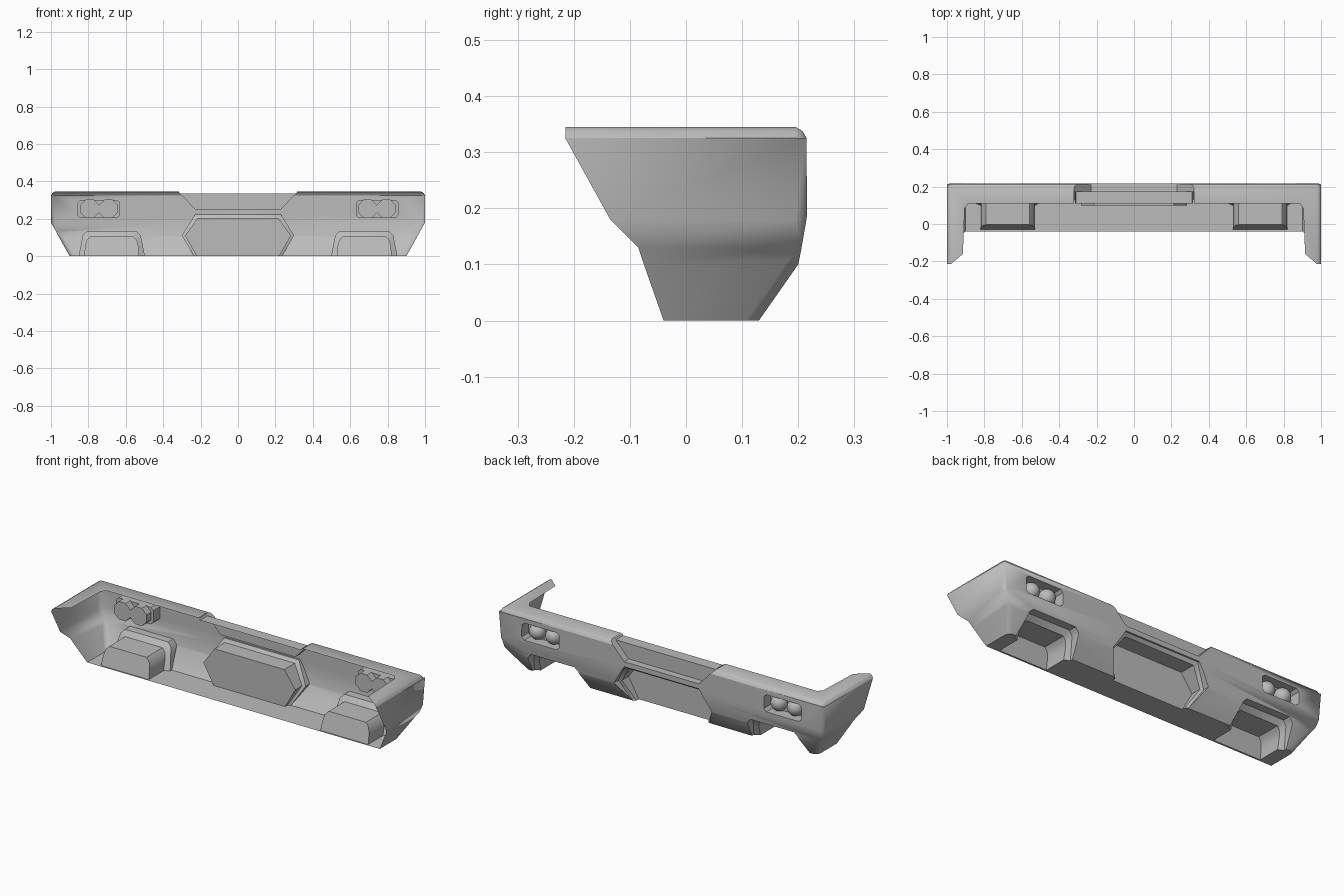
import bpy, bmesh, math

cube = bpy.data.objects.get("Cube")
if cube:
    bpy.data.objects.remove(cube, do_unlink=True)

grey = bpy.data.materials.new("bumper grey")
grey.use_nodes = True
GREY = (0.5, 0.5, 0.5, 1)
grey.diffuse_color = GREY
grey.node_tree.nodes["Principled BSDF"].inputs["Base Color"].default_value = GREY


def finish(name, bm):
    bmesh.ops.recalc_face_normals(bm, faces=bm.faces[:])
    mesh = bpy.data.meshes.new(name)
    bm.to_mesh(mesh)
    bm.free()
    mesh.materials.append(grey)
    ob = bpy.data.objects.new(name, mesh)
    bpy.context.collection.objects.link(ob)
    return ob


def loft(sections):
    """Closed solid through rings of matching points."""
    bm = bmesh.new()
    rings = [[bm.verts.new(p) for p in ring] for ring in sections]
    n = len(rings[0])
    for a, b in zip(rings, rings[1:]):
        for i in range(n):
            j = (i + 1) % n
            bm.faces.new((a[i], a[j], b[j], b[i]))
    bm.faces.new(rings[0])
    bm.faces.new(rings[-1])
    return bm


def at_depth(outline, y, shear=0.0):
    """Place an x-z outline at depth y, leaning with height."""
    return [(x, y + shear * z, z) for x, z in outline]


def mirrored(half, centre=0.0):
    """Complete an outline from its right half."""
    return [(centre + x, z) for x, z in half] + [(centre - x, z) for x, z in reversed(half)]


def activate(ob):
    bpy.ops.object.select_all(action='DESELECT')
    ob.select_set(True)
    bpy.context.view_layer.objects.active = ob


# Solid bumper body: height, inner y, outer y, half width
rows = [(0, -.04, .13, .9), (.1, -.075, .2, .956), (.13, -.085, .206, .972),
        (.18, -.135, .215, 1), (.325, -.215, .215, 1), (.345, -.215, .215, 1)]
bm = loft([[(-w, a, z), (w, a, z), (w, b, z), (-w, b, z)] for z, a, b, w in rows])

# Soften the top rim and the outer corners
rim = []
for e in bm.edges:
    p, q = (v.co for v in e.verts)
    top_rim = min(p.z, q.z) > .34 and max(p.y, q.y) > 0
    corner = min(p.y, q.y) > .1 and abs(p.x - q.x) < .2
    if top_rim or corner:
        rim.append(e)
bmesh.ops.bevel(bm, geom=rim, offset=.02, segments=2, profile=.4, affect='EDGES')
body = finish("bumper_shell", bm)

# Cutters for every recess
cutters = []


def add_cutter(name, sections):
    ob = finish(name, loft(sections))
    ob.hide_render = True
    cutters.append(ob)


# Centre plate recess with a flared lip
plate_in = mirrored([(.203, -.03), (.283, .11), (.215, .205)])
plate_out = mirrored([(.217, -.03), (.30, .11), (.23, .222)])
add_cutter("plate_cutter", [at_depth(plate_in, .1), at_depth(plate_in, .12, .35),
                            at_depth(plate_out, .128, .35), at_depth(plate_out, .4)])

# Dip in the upper edge, and the lowered step across the flange
dip = mirrored([(.23, .25), (.33, .356)])
add_cutter("dip_cutter", [at_depth(dip, .175), at_depth(dip, .3)])
step = mirrored([(.31, .335), (.33, .365)])
add_cutter("step_cutter", [at_depth(step, .11), at_depth(step, .3)])

# Lower pods and lamp windows
for side in (-1, 1):
    pod_in = mirrored([(.15, -.04), (.143, .05), (.135, .085), (.115, .105)], side * .675)
    pod_out = mirrored([(.185, -.04), (.165, .06), (.155, .11), (.133, .132)], side * .675)
    add_cutter("pod_cutter", [at_depth(pod_in, -.03, .25), at_depth(pod_in, .1, .35),
                              at_depth(pod_out, .115, .35), at_depth(pod_out, .35)])
    lamp = mirrored([(.1, .205), (.115, .22), (.115, .285), (.1, .3)], side * .745)
    add_cutter("lamp_cutter", [at_depth(lamp, .155), at_depth(lamp, .3)])

for c in cutters:
    activate(body)
    mod = body.modifiers.new("recess", 'BOOLEAN')
    mod.operation = 'DIFFERENCE'
    mod.solver = 'EXACT'
    mod.object = c
    bpy.ops.object.modifier_apply(modifier=mod.name)
for c in cutters:
    bpy.data.objects.remove(c, do_unlink=True)

# Open the inner side and the top so that a thin shell remains
bm = bmesh.new()
bm.from_mesh(body.data)
bm.normal_update()
gone = []
for f in bm.faces:
    c = f.calc_center_median()
    inner_side = f.normal.y < -.5
    top = f.normal.z > .95 and c.z > .34
    step_back = f.normal.y > .9 and c.z > .335 and c.y < .12
    if inner_side or top or step_back:
        gone.append(f)
bmesh.ops.delete(bm, geom=gone, context='FACES')

# Top flange on each side, welded to the rim
flange = [(.32, .11), (.32, .195), (.98, .195), (.98, -.215), (.915, -.16),
          (.905, .085), (.885, .11)]
for side in (-1, 1):
    face = bm.faces.new([bm.verts.new((side * x, y, .345)) for x, y in flange])
    face.normal_update()
    if face.normal.z < 0:
        face.normal_flip()
bmesh.ops.remove_doubles(bm, verts=bm.verts[:], dist=.002)
bm.to_mesh(body.data)
bm.free()
activate(body)
bpy.ops.object.shade_smooth_by_angle(angle=math.radians(34))

# Twin lamps: smooth dome outside, eight-sided housing inside
for side in (-1, 1):
    for x in (.693, .793):
        bpy.ops.mesh.primitive_uv_sphere_add(segments=20, ring_count=12, radius=.044,
                                             location=(side * x, .17, .253))
        dome = bpy.context.object
        dome.name = "lamp_dome"
        dome.data.materials.append(grey)
        bpy.ops.object.shade_smooth()
        bpy.ops.mesh.primitive_cylinder_add(vertices=8, radius=.054, depth=.042,
                                            location=(side * x, .136, .253),
                                            rotation=(math.pi / 2, math.pi / 8, 0))
        housing = bpy.context.object
        housing.name = "lamp_housing"
        housing.data.materials.append(grey)
